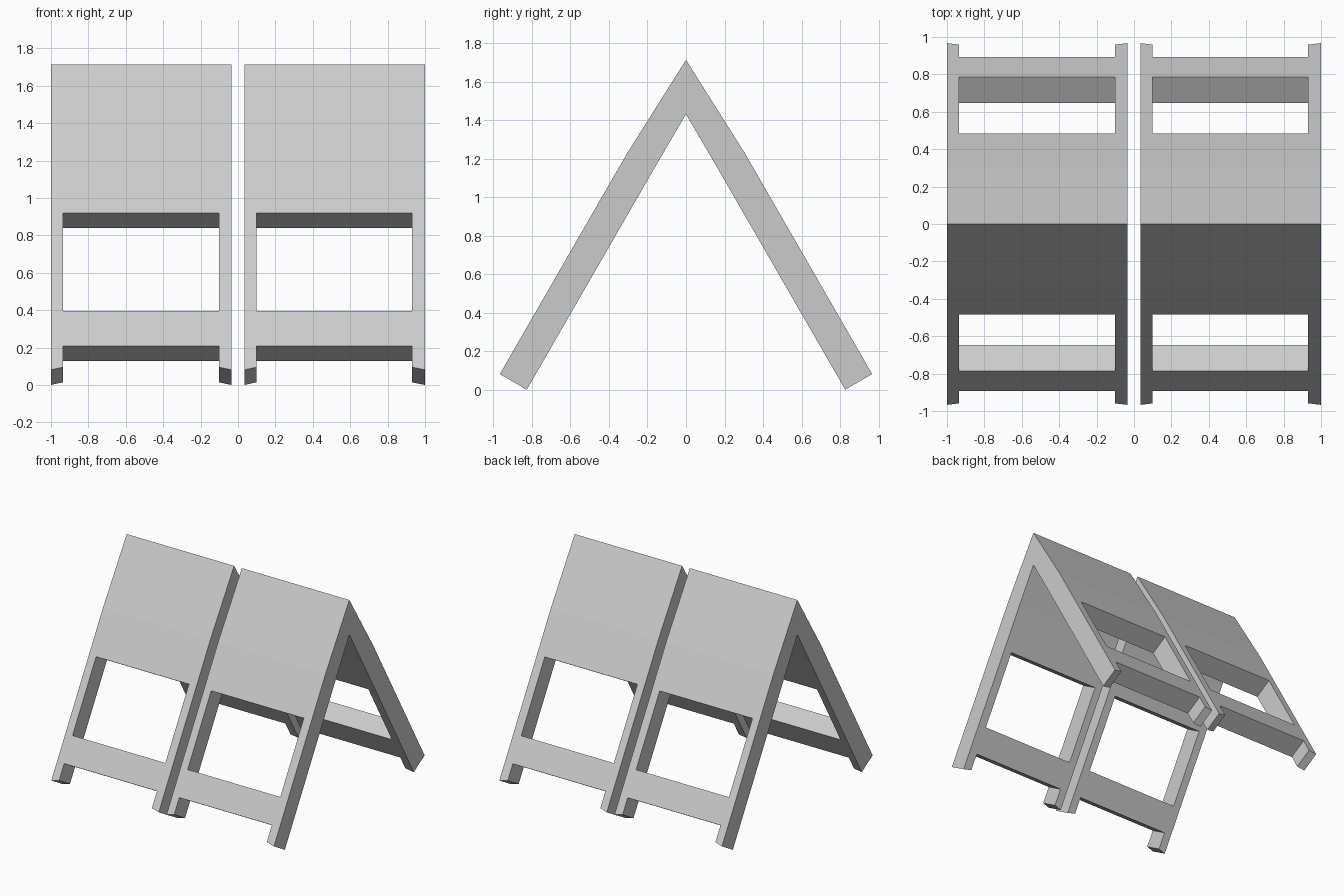
import bpy, bmesh

if "Cube" in bpy.data.objects:
    bpy.data.objects.remove(bpy.data.objects["Cube"])

FOOT_Y, FOOT_Z, SLOPE = 0.967, 0.081, 1.735   # outer face line of a leg panel
DY, DZ = 0.14, 0.081                          # panel thickness offset (outer to inner)


def station(z):
    """Outer and inner (y, z) points of the panel at outer height z."""
    y = FOOT_Y - (z - FOOT_Z) / SLOPE
    return (y, z), (y - DY, z - DZ)


# Side profile: back foot up to ridge, then mirrored down to the front foot
half = [station(z) for z in (FOOT_Z, 0.208, 0.395, 0.919, 1.228)]
ridge = ((0, 1.713), (0, 1.431))
mirrored = [tuple((-y, z) for y, z in s) for s in reversed(half)]
profile = half + [ridge] + mirrored
LAST = len(profile) - 1

# Open cells in the middle column: gap between feet and the window, on both sides
openings = {0, 2, LAST - 1, LAST - 3}


def a_frame(name, xs):
    bm = bmesh.new()
    grid = {}
    for i, x in enumerate(xs):
        for j, pair in enumerate(profile):
            for k, (y, z) in enumerate(pair):
                # foot ends slant upward toward the inside of the frame
                if j in (0, LAST) and i in (1, 2):
                    z += 0.014
                    y += -0.008 if j == 0 else 0.008
                grid[i, j, k] = bm.verts.new((x, y, z))
    cells = {(i, j) for i in range(3) for j in range(LAST)
             if not (i == 1 and j in openings)}
    for i, j in cells:
        # outer and inner skins
        for k in (0, 1):
            bm.faces.new([grid[a, b, k] for a, b in
                          ((i, j), (i + 1, j), (i + 1, j + 1), (i, j + 1))])
        # walls wherever the neighbouring cell is open
        for di, dj, a, b in ((-1, 0, (i, j), (i, j + 1)),
                             (1, 0, (i + 1, j), (i + 1, j + 1)),
                             (0, -1, (i, j), (i + 1, j)),
                             (0, 1, (i, j + 1), (i + 1, j + 1))):
            if (i + di, j + dj) not in cells:
                bm.faces.new([grid[*a, 0], grid[*b, 0], grid[*b, 1], grid[*a, 1]])
    bmesh.ops.recalc_face_normals(bm, faces=bm.faces)
    mesh = bpy.data.meshes.new(name)
    bm.to_mesh(mesh)
    bm.free()
    bpy.context.collection.objects.link(bpy.data.objects.new(name, mesh))


# Two folding A-shaped boards side by side
a_frame("left_folding_board", (-1.0, -0.936, -0.102, -0.035))
a_frame("right_folding_board", (0.035, 0.098, 0.93, 1.0))
